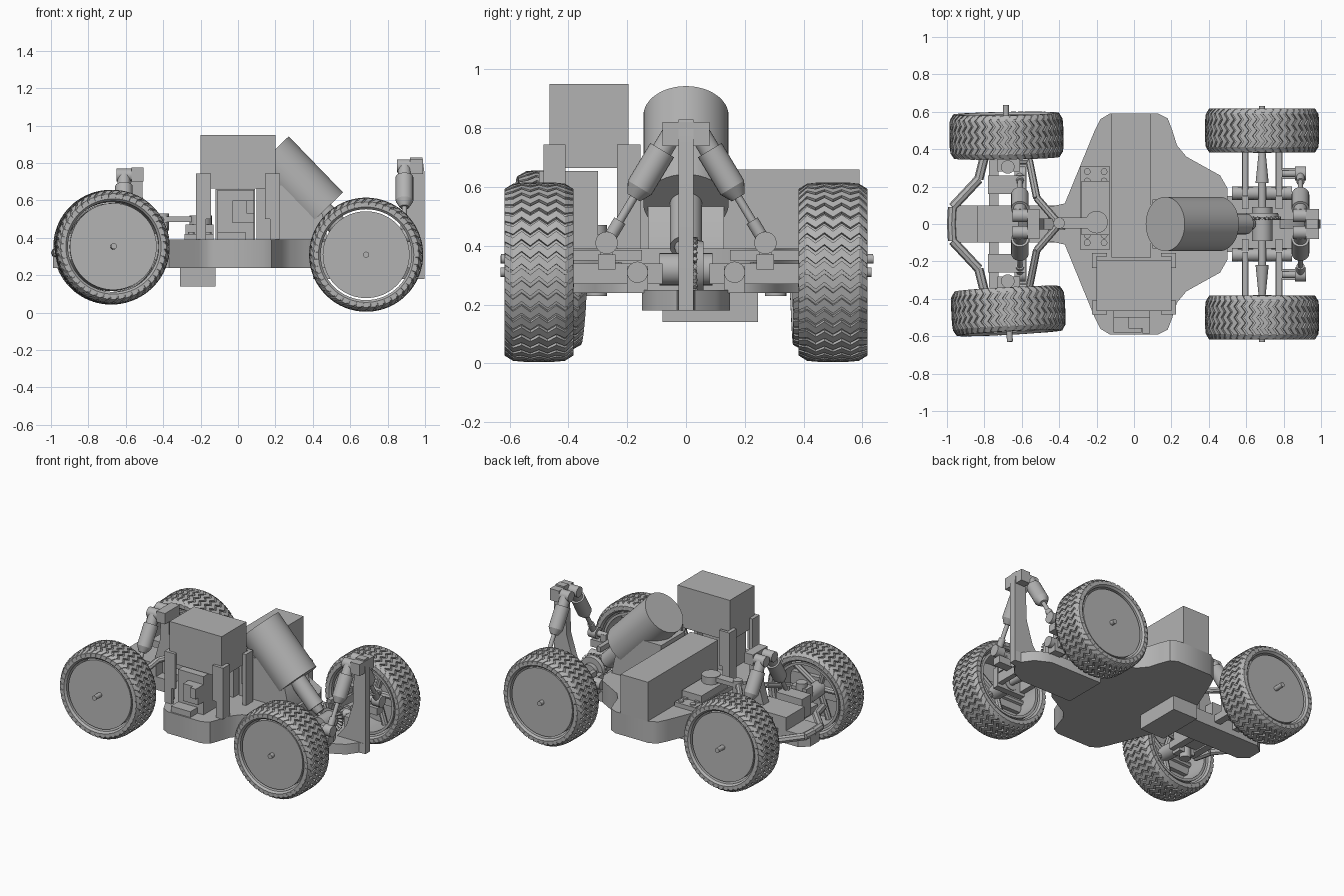
import bpy, bmesh, math
from mathutils import Vector, Matrix

cube = bpy.data.objects.get("Cube")
if cube:
    bpy.data.objects.remove(cube)

grey = bpy.data.materials.new("plain_grey")
grey.use_nodes = True
grey.diffuse_color = (0.45, 0.45, 0.45, 1)
grey.node_tree.nodes["Principled BSDF"].inputs["Base Color"].default_value = grey.diffuse_color


def finish(name, bm, smooth=True):
    bmesh.ops.recalc_face_normals(bm, faces=bm.faces)
    mesh = bpy.data.meshes.new(name)
    bm.to_mesh(mesh)
    bm.free()
    if smooth:
        mesh.polygons.foreach_set("use_smooth", [True] * len(mesh.polygons))
        mesh.set_sharp_from_angle(angle=math.radians(35))
    mesh.materials.append(grey)
    obj = bpy.data.objects.new(name, mesh)
    bpy.context.collection.objects.link(obj)
    return obj


def box(name, x0, x1, y0, y1, z0, z1):
    bm = bmesh.new()
    size = Matrix.Diagonal((x1 - x0, y1 - y0, z1 - z0, 1))
    mid = Matrix.Translation(((x0 + x1) / 2, (y0 + y1) / 2, (z0 + z1) / 2))
    bmesh.ops.create_cube(bm, size=1, matrix=mid @ size)
    return finish(name, bm, False)


def rod(name, a, b, r, r2=None, sides=24):
    a, b = Vector(a), Vector(b)
    turn = (b - a).to_track_quat('Z', 'Y').to_matrix().to_4x4()
    bm = bmesh.new()
    bmesh.ops.create_cone(bm, cap_ends=True, segments=sides, radius1=r,
                          radius2=r if r2 is None else r2, depth=(b - a).length,
                          matrix=Matrix.Translation((a + b) / 2) @ turn)
    return finish(name, bm)


def prism(name, outline, low, high, axis='z'):
    """Extrude a 2D outline along z, or an xz outline along y."""
    place = (lambda u, v, w: (u, v, w)) if axis == 'z' else (lambda u, v, w: (u, w, v))
    bm = bmesh.new()
    face = bm.faces.new([bm.verts.new(place(u, v, low)) for u, v in outline])
    new = bmesh.ops.extrude_face_region(bm, geom=[face])["geom"]
    step = Vector(place(0, 0, high - low))
    bmesh.ops.translate(bm, vec=step, verts=[v for v in new if isinstance(v, bmesh.types.BMVert)])
    return finish(name, bm)


def path(name, points, r):
    for a, b in zip(points, points[1:]):
        rod(name, a, b, r, sides=8)


def lathe(name, profile, steps=64):
    """Closed (radius, y) profile revolved about the y axis."""
    bm = bmesh.new()
    rings = []
    for i in range(steps):
        t = math.tau * i / steps
        rings.append([bm.verts.new((r * math.cos(t), y, r * math.sin(t))) for r, y in profile])
    n = len(profile)
    for i in range(steps):
        a, b = rings[i], rings[(i + 1) % steps]
        for j in range(n):
            bm.faces.new((a[j], a[(j + 1) % n], b[(j + 1) % n], b[j]))
    return finish(name, bm)


def tread(name, rows=44, bends=8, half=0.118):
    """Raised zigzag bars around the tyre."""
    bm = bmesh.new()
    pitch = math.tau / rows
    for row in range(rows):
        last = None
        for k in range(bends + 1):
            u = 2 * k / bends - 1
            top = 0.305 - 0.022 * abs(u) ** 6
            mid = pitch * (row + 0.55 * (k % 2))
            ring = []
            for r, side in ((top - 0.025, -1), (top, -1), (top, 1), (top - 0.025, 1)):
                t = mid + side * pitch * 0.34
                ring.append(bm.verts.new((r * math.cos(t), u * half, r * math.sin(t))))
            if last:
                for j in range(3):
                    bm.faces.new((last[j], last[j + 1], ring[j + 1], ring[j]))
            if k in (0, bends):
                bm.faces.new(ring)
            last = ring
    return finish(name, bm, False)


# Wheels: local +y faces outward
def wheel(label, x, y, z, side, steer, camber, stub):
    parts = [
        lathe(label + "_tyre", [(0.243, -0.105), (0.255, -0.118), (0.278, -0.115), (0.293, -0.095),
                                (0.293, 0.095), (0.278, 0.115), (0.255, 0.118), (0.243, 0.105)]),
        tread(label + "_tread"),
        lathe(label + "_rim", [(0.215, -0.1), (0.232, -0.1), (0.232, 0.1), (0.215, 0.1)]),
        rod(label + "_disc", (0, 0.075, 0), (0, 0.1, 0), 0.23, sides=64),
        rod(label + "_hub", (0, -0.12, 0), (0, 0.08, 0), 0.05),
        rod(label + "_axle", (0, -0.15, 0), (0, stub, 0), 0.016),
        box(label + "_rim_tabs", -0.25, 0.25, 0.04, 0.07, -0.07, 0.07)]
    for k in range(5):
        t = math.tau * k / 5
        parts.append(rod(label + "_spoke", (0, 0.04, 0),
                         (0.22 * math.cos(t), 0.04, 0.22 * math.sin(t)), 0.02, sides=8))
    spin = Matrix.Rotation(math.pi if side < 0 else 0, 4, 'Z')
    pose = (Matrix.Translation((x, y, z)) @ Matrix.Rotation(math.radians(steer), 4, 'Z')
            @ Matrix.Rotation(math.radians(camber), 4, 'X') @ spin)
    for p in parts:
        p.matrix_world = pose


wheel("rear_wheel_a", 0.685, 0.5, 0.31, 1, 0, 0, 0.13)
wheel("rear_wheel_b", 0.685, -0.5, 0.31, -1, 0, 0, 0.13)
wheel("front_wheel_a", -0.682, 0.472, 0.35, 1, 1, 2, 0.165)
wheel("front_wheel_b", -0.672, -0.465, 0.35, -1, 3, -2, 0.165)

# Chassis, nose beam and tail
half = [(-0.46, 0.09), (-0.37, 0.11), (-0.21, 0.5), (-0.18, 0.56), (-0.13, 0.59), (0.13, 0.59),
        (0.18, 0.565), (0.205, 0.5), (0.23, 0.42), (0.28, 0.36), (0.37, 0.31), (0.46, 0.26), (0.5, 0.19)]
prism("chassis", half + [(x, -y) for x, y in reversed(half)], 0.24, 0.39)
nose = [(-0.99, 0.05), (-0.93, 0.1), (-0.4, 0.1)]
prism("nose_beam", nose + [(x, -y) for x, y in reversed(nose)], 0.24, 0.33)
tail = [(0.4, 0.15), (0.8, 0.15), (0.9, 0.1), (0.95, 0.03), (0.99, 0.025)]
prism("tail_plate", tail + [(x, -y) for x, y in reversed(tail)], 0.18, 0.25)
box("servo_underside", -0.31, -0.12, -0.08, 0.245, 0.14, 0.24)

# Electronics, battery and upper box with corner posts
box("battery", -0.12, 0.09, -0.18, 0.59, 0.39, 0.66)
box("receiver", -0.11, 0.085, -0.5, -0.3, 0.39, 0.655)
box("receiver_plug", -0.03, 0.085, -0.56, -0.5, 0.48, 0.6)
box("receiver_tab", 0.045, 0.085, -0.585, -0.56, 0.53, 0.6)
box("receiver_foot", -0.11, 0.04, -0.58, -0.5, 0.39, 0.43)
box("upper_box", -0.2, 0.2, -0.465, -0.195, 0.665, 0.95)
for sx in (-1, 1):
    for y0, y1, edge in ((-0.485, -0.41, -0.485), (-0.235, -0.155, -0.175)):
        x0, x1 = sorted((sx * 0.2, sx * 0.225))
        box("post_side", x0, x1, y0, y1, 0.39, 0.745)
        x0, x1 = sorted((sx * 0.145, sx * 0.225))
        box("post_face", x0, x1, edge, edge + 0.02, 0.5, 0.745)
        x0, x1 = sorted((sx * 0.17, sx * 0.225))
        box("post_foot", x0, x1, edge, edge + 0.02, 0.39, 0.5)

# Steering servo, horn and links
box("servo", -0.28, -0.13, -0.06, 0.23, 0.39, 0.47)
box("servo_flange", -0.285, -0.13, -0.14, 0.31, 0.39, 0.42)
rod("servo_post", (-0.2, 0.01, 0.45), (-0.2, 0.01, 0.52), 0.06)
box("servo_horn", -0.4, -0.2, -0.025, 0.035, 0.485, 0.515)
rod("horn_pivot", (-0.4, 0.005, 0.44), (-0.4, 0.005, 0.53), 0.03)
for y in (-0.1, -0.06, 0.23, 0.28):
    for x in (-0.25, -0.16):
        rod("servo_screw", (x, y, 0.41), (x, y, 0.43), 0.018, sides=12)

# Motor, mount and drive pinion
axis = Vector((0.29, 0, -0.3))
top = Vector((0.167, 0, 0.842))
rod("motor", top, top + axis, 0.145, sides=64)
rod("motor_tube", top + axis, (0.6, 0, 0.395), 0.055)
rod("pinion", (0.585, 0, 0.41), (0.63, 0, 0.365), 0.045, 0.03, 12)
prism("motor_mount", [(0.1, 0.39), (0.1, 0.68), (0.31, 0.68), (0.45, 0.53), (0.48, 0.39)], -0.13, 0.13, 'y')
rod("crown_gear", (0.685, 0.035, 0.33), (0.685, 0.06, 0.33), 0.09, 0.085, 32)
for k in range(24):
    t = math.tau * k / 24
    c, s = math.cos(t), math.sin(t)
    rod("gear_tooth", (0.685 + 0.065 * c, 0.03, 0.33 + 0.065 * s),
        (0.685 + 0.1 * c, 0.03, 0.33 + 0.1 * s), 0.009, sides=4)
rod("differential", (0.685, -0.09, 0.32), (0.685, 0.09, 0.32), 0.055)

# Rear tower fin
prism("rear_tower", [(0.7, 0.18), (0.997, 0.18), (0.997, 0.75), (0.985, 0.83), (0.92, 0.83),
                     (0.91, 0.75), (0.9, 0.5), (0.85, 0.34), (0.78, 0.25)], -0.025, 0.025, 'y')
box("rear_tower_head", 0.92, 0.99, -0.08, 0.08, 0.74, 0.82)
# Front tower fin
prism("front_tower", [(-0.65, 0.3), (-0.36, 0.3), (-0.38, 0.48), (-0.48, 0.53), (-0.51, 0.62),
                      (-0.51, 0.77), (-0.57, 0.77), (-0.58, 0.55)], -0.03, 0.03, 'y')
box("front_tower_head", -0.57, -0.505, -0.08, 0.08, 0.7, 0.775)
box("front_bulkhead", -0.84, -0.56, -0.1, 0.1, 0.3, 0.42)

for s in (-1, 1):
    # Shocks: body, collar, rod and ball end
    for label, x, dz in (("rear_shock", 0.89, 0), ("front_shock", -0.61, -0.05)):
        def at(t):
            return Vector((x, s * (0.045 + 0.225 * t), 0.785 - 0.375 * t + dz))
        rod(label + "_eye", (x - 0.04, s * 0.045, 0.785 + dz), (x + 0.09, s * 0.045, 0.785 + dz), 0.035)
        rod(label + "_cap", at(0.02), at(0.2), 0.035)
        rod(label + "_body", at(0.16), at(0.5), 0.047)
        rod(label + "_neck", at(0.5), at(0.59), 0.047, 0.025)
        rod(label + "_rod", at(0.55), at(1), 0.014, sides=12)
        rod(label + "_end", at(0.8), at(1), 0.022, sides=12)
        rod(label + "_ball", at(1) - Vector((0.03, 0, 0)), at(1) + Vector((0.03, 0, 0)), 0.038)
    # Rear arms, drive shafts, carriers and brackets
    for x in (0.595, 0.775):
        box("rear_arm", x - 0.018, x + 0.018, *sorted((s * 0.08, s * 0.4)), 0.27, 0.34)
        box("rear_bracket", x - 0.04, x + 0.04, *sorted((s * 0.13, s * 0.2)), 0.24, 0.33)
        rod("rear_pivot", (x - 0.07, s * 0.165, 0.31), (x + 0.07, s * 0.165, 0.31), 0.036)
        box("rear_upper_arm", x - 0.015, x + 0.015, *sorted((s * 0.15, s * 0.4)), 0.35, 0.385)
    rod("drive_shaft_inner", (0.685, s * 0.08, 0.31), (0.685, s * 0.25, 0.31), 0.022)
    rod("drive_shaft_cone", (0.685, s * 0.22, 0.31), (0.685, s * 0.39, 0.31), 0.035, 0.018)
    box("rear_carrier", 0.575, 0.795, *sorted((s * 0.385, s * 0.43)), 0.25, 0.39)
    box("shock_mount", 0.79, 0.9, *sorted((s * 0.24, s * 0.3)), 0.32, 0.37)
    rod("shock_pin", (0.79, s * 0.27, 0.41), (0.9, s * 0.27, 0.41), 0.02)
    box("shock_riser", 0.79, 0.83, *sorted((s * 0.25, s * 0.29)), 0.32, 0.42)
    # Front bumper loop, arms, steering knuckles and links
    path("front_bumper", [(-0.8, s * 0.36, 0.31), (-0.83, s * 0.24, 0.31),
                          (-0.97, s * 0.09, 0.32), (-0.975, 0, 0.32)], 0.025)
    for x in (-0.75, -0.6):
        box("front_arm", x - 0.025, x + 0.025, *sorted((s * 0.08, s * 0.34)), 0.28, 0.33)
    box("front_arm_block", -0.78, -0.58, *sorted((s * 0.16, s * 0.26)), 0.29, 0.43)
    box("front_knuckle", -0.73, -0.61, *sorted((s * 0.28, s * 0.35)), 0.26, 0.44)
    rod("kingpin", (-0.675, s * 0.305, 0.23), (-0.675, s * 0.305, 0.47), 0.036)
    path("steering_link", [(-0.4, 0, 0.5), (-0.52, s * 0.14, 0.47), (-0.56, s * 0.34, 0.4)], 0.02)
    path("knuckle_arm", [(-0.56, s * 0.34, 0.4), (-0.66, s * 0.34, 0.37)], 0.022)
